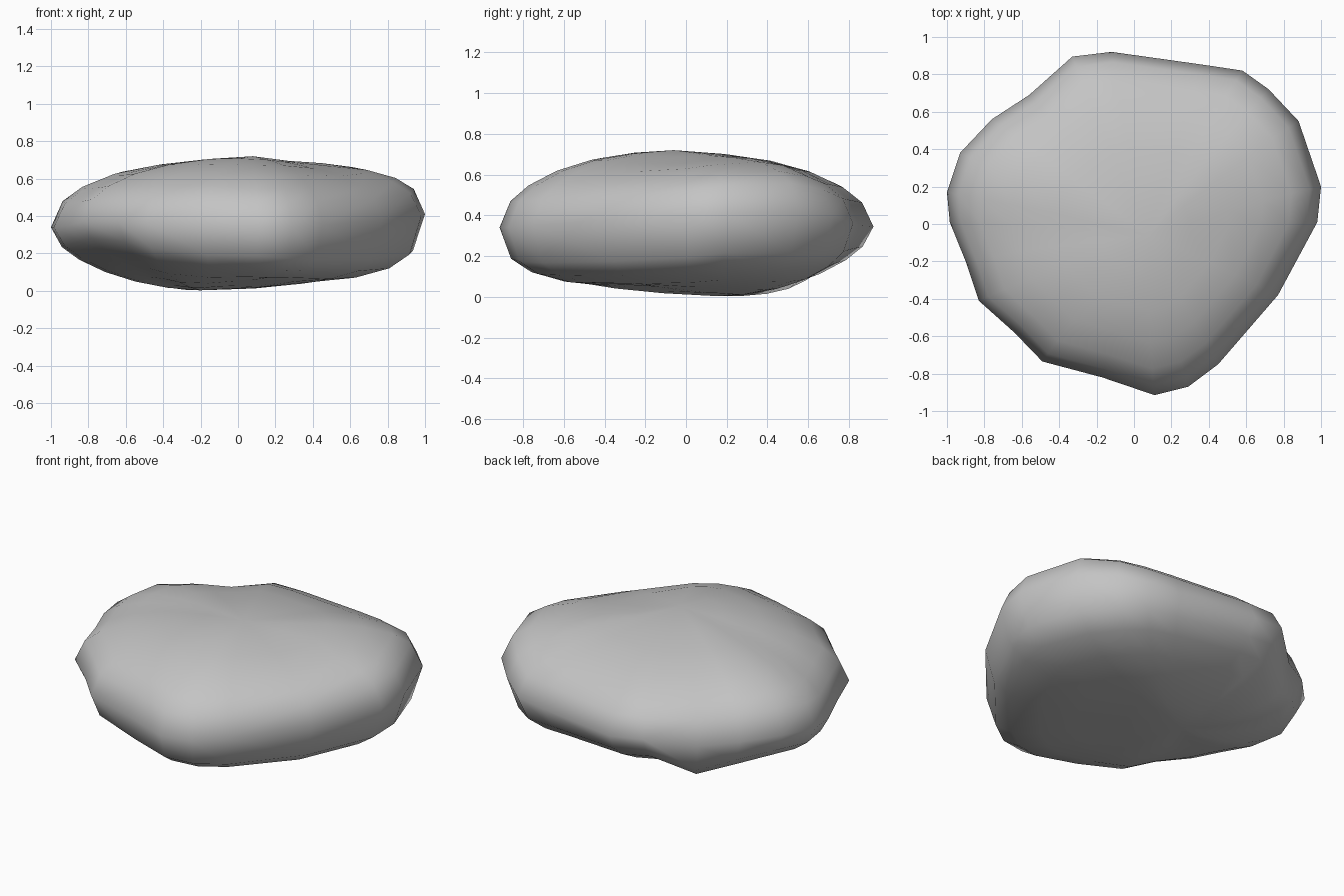
import bpy, bmesh, math

if "Cube" in bpy.data.objects:
    bpy.data.objects.remove(bpy.data.objects["Cube"])

# Widest outline: x, y, height of the rim, fullness of the upper and lower bulge
OUTLINE = [
    (1.00, .20, .41, 2.4, 2.6), (.88, .55, .42, 2.5, 2.7), (.72, .72, .40, 2.2, 2.5),
    (.58, .82, .36, 2.0, 2.2), (.38, .85, .35, 2.0, 2.0), (-.12, .92, .345, 1.9, 1.8),
    (-.33, .895, .37, 1.9, 1.7), (-.56, .69, .31, 2.0, 3.0), (-.76, .56, .34, 2.1, 2.2),
    (-.93, .38, .36, 2.2, 1.9), (-1.0, .17, .34, 2.1, 1.9), (-.985, .01, .34, 2.0, 1.8),
    (-.90, -.20, .35, 2.0, 1.7), (-.83, -.41, .37, 2.0, 1.65), (-.64, -.58, .37, 2.0, 1.8),
    (-.49, -.735, .36, 2.0, 2.1), (-.17, -.82, .35, 2.1, 2.5), (.11, -.915, .34, 2.0, 2.5),
    (.29, -.87, .34, 2.0, 2.7), (.45, -.75, .35, 2.0, 2.9), (.77, -.38, .38, 2.0, 3.0),
    (.98, .01, .40, 2.2, 2.8)]
TOP, BOTTOM = (.08, -.06, .72), (-.2, .16, .003)
# Shallow dents: x, y, radius, height change
TOP_DENTS = [(.45, -.02, .3, -.035), (-.3, .1, .25, -.012)]
BOTTOM_DENTS = [(.16, -.28, .32, .04), (.45, .15, .28, .02)]
STEPS = (.94, .84, .68, .48, .25)

bm = bmesh.new()
rim = [bm.verts.new(p[:3]) for p in OUTLINE]
n = len(rim)


def half(apex, column, dents):
    """Close the rim with shrinking rings that curve towards an apex."""
    ax, ay, az = apex
    last = rim
    for s in STEPS:
        ring = []
        for px, py, pz, *full in OUTLINE:
            e = full[column]
            pull = (1 - s) ** 1.5            # centre drifts towards the apex
            soft = 1 + .35 * (1 - s) * (.95 / math.hypot(px, py) - 1)
            x, y = px * s * soft + ax * pull, py * s * soft + ay * pull
            z = pz + (az - pz) * (1 - s ** e) ** (1 / e)
            z += sum(d * math.exp(-((x - u) ** 2 + (y - v) ** 2) / r ** 2)
                     for u, v, r, d in dents)
            ring.append(bm.verts.new((x, y, z)))
        for i in range(n):
            j = (i + 1) % n
            bm.faces.new((last[i], last[j], ring[j], ring[i]))
        last = ring
    tip = bm.verts.new(apex)
    for i in range(n):
        bm.faces.new((last[i], last[(i + 1) % n], tip))


half(TOP, 0, TOP_DENTS)
half(BOTTOM, 1, BOTTOM_DENTS)
bmesh.ops.recalc_face_normals(bm, faces=bm.faces)
for f in bm.faces:
    f.smooth = True

# Flat rounded boulder
mesh = bpy.data.meshes.new("boulder")
bm.to_mesh(mesh)
bm.free()
stone = bpy.data.materials.new("stone grey")
stone.diffuse_color = (.55, .55, .55, 1)
stone.use_nodes = True
stone.node_tree.nodes["Principled BSDF"].inputs["Base Color"].default_value = stone.diffuse_color
mesh.materials.append(stone)
bpy.context.collection.objects.link(bpy.data.objects.new("boulder", mesh))
